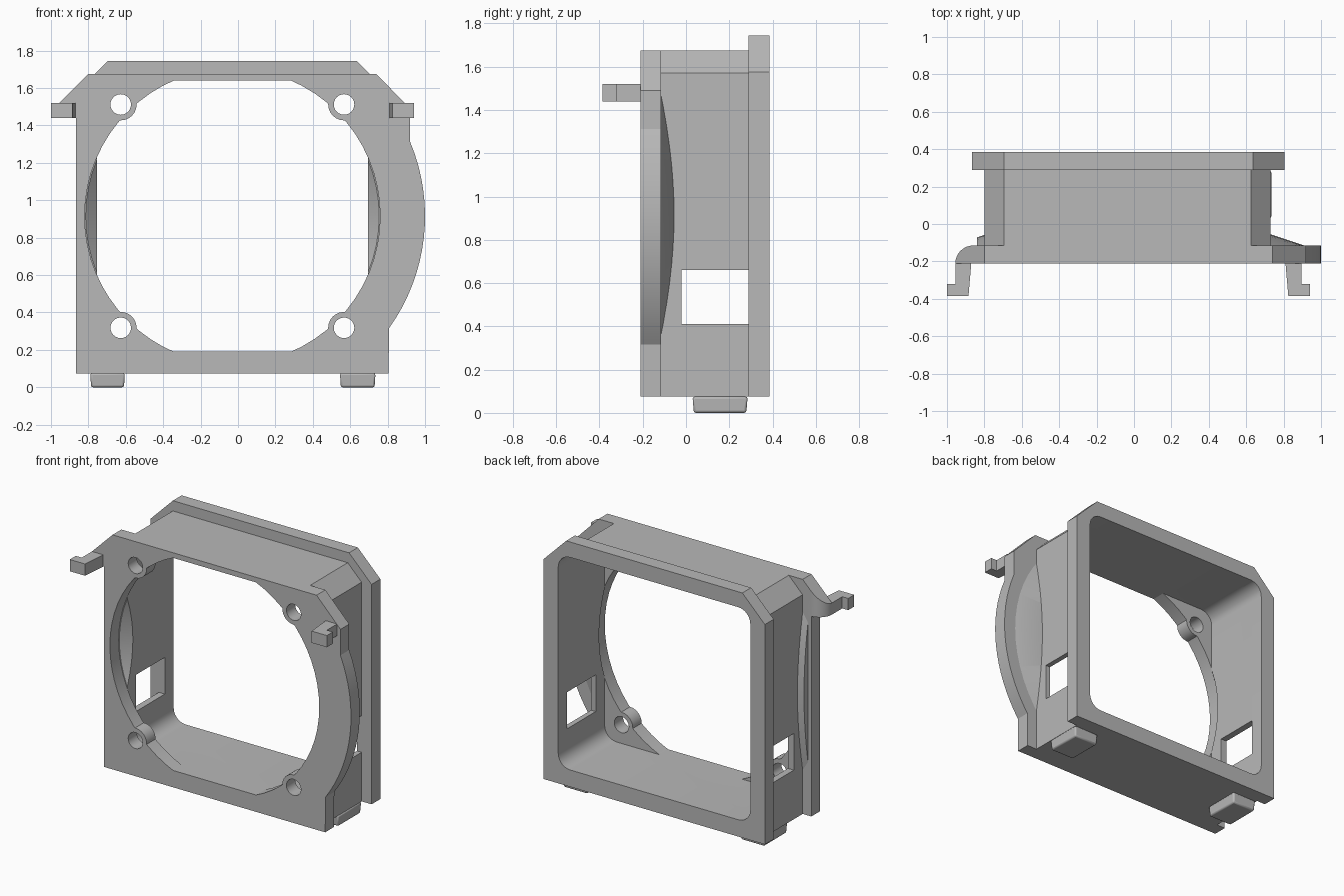
import bpy, bmesh
from math import sin, cos, asin, acos, pi, radians
from mathutils import Matrix, Vector

cube = bpy.data.objects.get("Cube")
if cube:
    bpy.data.objects.remove(cube, do_unlink=True)

grey = bpy.data.materials.new("plain_grey")
grey.use_nodes = True
tone = (0.48, 0.48, 0.48, 1)
grey.diffuse_color = tone
grey.node_tree.nodes["Principled BSDF"].inputs["Base Color"].default_value = tone

CX, CZ = -0.03, 0.915              # centre of the round opening
FRONT, STEP, BACK, END = -0.21, -0.115, 0.29, 0.385
BOTTOM = 0.075


def finish(name, bm):
    bmesh.ops.recalc_face_normals(bm, faces=bm.faces)
    mesh = bpy.data.meshes.new(name)
    bm.to_mesh(mesh)
    bm.free()
    mesh.materials.append(grey)
    obj = bpy.data.objects.new(name, mesh)
    bpy.context.collection.objects.link(obj)
    return obj


def clip(bm, co, normal):
    """Cut away everything on the normal's side and cap the cut."""
    geom = bm.verts[:] + bm.edges[:] + bm.faces[:]
    cut = bmesh.ops.bisect_plane(bm, geom=geom, plane_co=co, plane_no=normal,
                                 clear_outer=True)["geom_cut"]
    edges = [e for e in cut if isinstance(e, bmesh.types.BMEdge)]
    if edges:
        bmesh.ops.holes_fill(bm, edges=edges)


def prism(name, points, a, b, axis="y", clips=()):
    """Extrude an outline along y or z."""
    bm = bmesh.new()
    place = (lambda p, t: (p[0], t, p[1])) if axis == "y" else (lambda p, t: (*p, t))
    face = bm.faces.new([bm.verts.new(place(p, a)) for p in points])
    out = bmesh.ops.extrude_face_region(bm, geom=[face])["geom"]
    shift = Vector(place((0, 0), b - a))
    bmesh.ops.translate(bm, vec=shift, verts=[v for v in out if isinstance(v, bmesh.types.BMVert)])
    for co, normal in clips:
        clip(bm, co, normal)
    return finish(name, bm)


def drum(name, x, z, r1, r2, a, b, segments=64, clips=()):
    """Cylinder or cone along y."""
    bm = bmesh.new()
    bmesh.ops.create_cone(bm, cap_ends=True, segments=segments, radius1=r1, radius2=r2,
                          depth=b - a, matrix=Matrix.Translation((x, (a + b) / 2, z))
                          @ Matrix.Rotation(-pi / 2, 4, "X"))
    for co, normal in clips:
        clip(bm, co, normal)
    return finish(name, bm)


def rectangle(x0, x1, z0, z1, r=0):
    if not r:
        return [(x0, z0), (x1, z0), (x1, z1), (x0, z1)]
    pts = []
    for k, (x, z) in enumerate([(x1 - r, z1 - r), (x0 + r, z1 - r),
                                (x0 + r, z0 + r), (x1 - r, z0 + r)]):
        for i in range(7):
            t = (k + i / 6) * pi / 2
            pts.append((x + r * cos(t), z + r * sin(t)))
    return pts


def chamfered(x0, x1, z1, c):
    return [(x0, BOTTOM), (x1, BOTTOM), (x1, z1 - c), (x1 - c, z1), (x0 + c, z1), (x0, z1 - c)]


def subtract(obj, *cutters):
    for c in cutters:
        mod = obj.modifiers.new("cut", "BOOLEAN")
        mod.operation, mod.solver, mod.object = "DIFFERENCE", "EXACT", c
    bpy.context.view_layer.update()
    mesh = bpy.data.meshes.new_from_object(
        obj.evaluated_get(bpy.context.evaluated_depsgraph_get()))
    obj.modifiers.clear()
    obj.data = mesh


# Cutters: box interior, round front opening, its taper, side windows, screw holes
flat_ends = [((0, 0, 1.64), (0, 0, 1)), ((0, 0, 0.19), (0, 0, -1))]
interior = prism("interior_cutter", rectangle(-0.755, 0.695, 0.19, 1.64, 0.09), -0.3, 0.5)
opening = drum("opening_cutter", CX, CZ, 0.79, 0.79, -0.3, 0, clips=flat_ends)
taper = drum("taper_cutter", CX, CZ, 0.79, 0.72, -0.12, -0.05, clips=flat_ends)
window = prism("window_cutter", rectangle(-1.2, 1.2, -0.02, BACK), 0.41, 0.66, "z")
corners = [(CX + sx * 0.597, CZ + sz * 0.597) for sx in (-1, 1) for sz in (-1, 1)]
holes = [drum("hole_cutter", x, z, 0.055, 0.055, -0.3, 0, 24) for x, z in corners]
sockets = [drum("socket_cutter", x, z, 0.085, 0.085, -0.3, 0, 24) for x, z in corners]

# Front plate with a rounded bulge on one side
lo, hi = asin(-0.6 / 1.03), acos(0.95 / 1.03)
arc = [(CX + 1.03 * cos(lo + (hi - lo) * i / 16), CZ + 1.03 * sin(lo + (hi - lo) * i / 16))
       for i in range(17)]
outline = [(-0.865, BOTTOM), (0.805, BOTTOM)] + arc + [
    (0.92, 1.49), (0.74, 1.675), (-0.8, 1.675), (-0.865, 1.61)]
plate = prism("front_plate", outline, FRONT, STEP)
subtract(plate, opening, *sockets)

# Screw bosses fill the sockets in the plate
for x, z in corners:
    boss = drum("screw_boss", x, z, 0.085, 0.085, FRONT, STEP, 24)
    subtract(boss, *holes)

# Box body and rear flange
body = prism("box_body", chamfered(-0.8, 0.73, 1.675, 0.105), STEP, BACK)
subtract(body, interior, taper, window)
flange = prism("rear_flange", chamfered(-0.865, 0.805, 1.745, 0.17), BACK, END)
subtract(flange, interior)

# Conical cowl joining the plate to the box sides
cowl = drum("side_cowl", CX, CZ, 0.94, 0.76, STEP, -0.055, clips=[
    ((-0.84, 0, 0), (-1, 0, 0)), ((0, 0, 1.67), (0, 0, 1)), ((0, 0, 0.08), (0, 0, -1))])
subtract(cowl, interior, taper)

# Hooked clip arms, mirrored about the opening
arm = [(-0.87, FRONT), (-0.885, -0.385), (-1.0, -0.385), (-1.0, -0.32),
       (-0.955, -0.32), (-0.955, FRONT)]
prism("right_clip_arm", arm, 1.44, 1.52, "z")
prism("left_clip_arm", [(2 * CX - x, y) for x, y in arm], 1.44, 1.52, "z")

# Rounded shoulder carrying the outer arm
curve = [(-0.86 - 0.095 * cos(i * pi / 16), FRONT + 0.095 * sin(i * pi / 16)) for i in range(9)]
prism("right_arm_shoulder", curve + [(-0.82, STEP), (-0.82, FRONT)], 1.44, 1.7, "z",
      clips=[((-0.8, 0, 1.675), (-1, 0, 1))])

# Feet, slightly tapered with softened lower edges
for x0, x1 in ((-0.79, -0.605), (0.545, 0.735)):
    foot = prism("foot", rectangle(x0, x1, 0.03, 0.285), 0, BOTTOM, "z")
    mid = Vector(((x0 + x1) / 2, 0.1575, 0))
    for v in foot.data.vertices:
        if v.co.z < 0.01:
            v.co = mid + (v.co - mid) * 0.95
    bevel = foot.modifiers.new("soft_edges", "BEVEL")
    bevel.width, bevel.segments, bevel.limit_method = 0.01, 2, "ANGLE"

for cutter in [interior, opening, taper, window] + holes + sockets:
    bpy.data.objects.remove(cutter, do_unlink=True)

# Smooth the curved walls while keeping the edges crisp
for obj in bpy.context.scene.objects:
    obj.select_set(obj.type == "MESH")
bpy.context.view_layer.objects.active = plate
bpy.ops.object.shade_smooth_by_angle(angle=radians(20))
